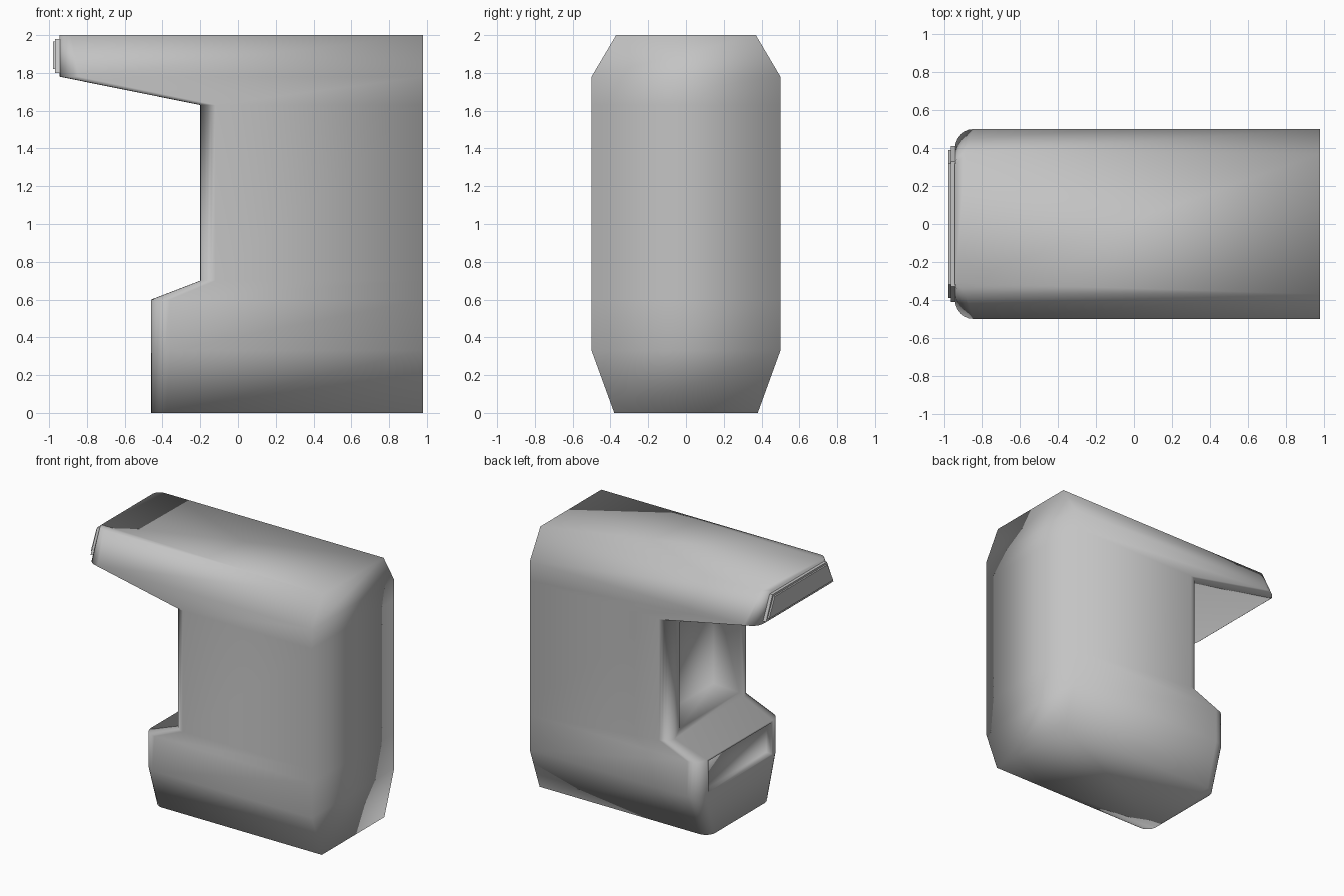
import bpy, bmesh
from math import sin, cos, pi

cube = bpy.data.objects.get("Cube")
if cube:
    bpy.data.objects.remove(cube, do_unlink=True)

grey = bpy.data.materials.new("plain_grey")
grey.use_nodes = True
grey.diffuse_color = (0.55, 0.55, 0.55, 1)
grey.node_tree.nodes["Principled BSDF"].inputs["Base Color"].default_value = (0.55, 0.55, 0.55, 1)

BACK = 0.98
STEPS = 6


def finish(name, bm):
    """Turn the bmesh into a smooth-shaded object."""
    for f in bm.faces:
        f.smooth = True
    mesh = bpy.data.meshes.new(name)
    bm.to_mesh(mesh)
    bm.free()
    mesh.materials.append(grey)
    obj = bpy.data.objects.new(name, mesh)
    bpy.context.collection.objects.link(obj)
    return obj


def section(front, half, r, z):
    """Horizontal outline: square at the back, rounded at the front corners."""
    arc = [(front + r - r * sin(a), half - r + r * cos(a))
           for a in (pi / 2 * i / STEPS for i in range(STEPS + 1))]
    half_loop = [(BACK, half)] + arc
    loop = half_loop + [(x, -y) for x, y in reversed(half_loop)]
    return [(x, y, z) for x, y in loop]


# Body: front x, half width, corner radius, height
levels = [
    (-0.46, 0.38, 0.08, 0.0),
    (-0.46, 0.50, 0.10, 0.33),
    (-0.46, 0.50, 0.10, 0.60),
    (-0.20, 0.50, 0.08, 0.70),
    (-0.20, 0.50, 0.08, 1.63),
    (-0.945, 0.50, 0.10, 1.78),
    (-0.945, 0.37, 0.06, 2.0),
]
bm = bmesh.new()
rings = [[bm.verts.new(p) for p in section(*lv)] for lv in levels]
n = len(rings[0])
front_faces = []
for lower, upper in zip(rings, rings[1:]):
    for i in range(n):
        j = (i + 1) % n
        f = bm.faces.new((lower[i], lower[j], upper[j], upper[i]))
        if i == STEPS + 1:
            front_faces.append(f)

# Top and bottom caps, each split along one diagonal
split = STEPS + 2
for ring in (rings[0], rings[-1]):
    bm.faces.new(ring[:split + 1])
    bm.faces.new([ring[0]] + ring[split:])
bmesh.ops.recalc_face_normals(bm, faces=bm.faces[:])


def recess(face, rim, taper, depth):
    """Leave a rim around the face, then sink its middle."""
    bmesh.ops.inset_individual(bm, faces=[face], thickness=rim)
    bmesh.ops.inset_individual(bm, faces=[face], thickness=taper, depth=-depth)


recess(front_faces[1], 0.02, 0.01, 0.04)   # slot in the base
recess(front_faces[3], 0.08, 0.04, 0.20)   # niche in the neck
finish("body", bm)


def plate(name, x_in, x_out, z_low, z_high, half_low, half_high):
    """Trapezoid plate on the head's tip."""
    bm = bmesh.new()
    ends = []
    for x in (x_in, x_out):
        ends.append([bm.verts.new(p) for p in (
            (x, -half_low, z_low), (x, half_low, z_low),
            (x, half_high, z_high), (x, -half_high, z_high))])
    a, b = ends
    bm.faces.new(a)
    bm.faces.new(b)
    for i in range(4):
        j = (i + 1) % 4
        bm.faces.new((a[i], a[j], b[j], b[i]))
    bmesh.ops.recalc_face_normals(bm, faces=bm.faces[:])
    obj = finish(name, bm)
    bpy.context.view_layer.objects.active = obj
    obj.select_set(True)
    bpy.ops.object.shade_smooth_by_angle()
    obj.select_set(False)


for o in bpy.context.selected_objects:
    o.select_set(False)
plate("tip_frame", -0.92, -0.968, 1.80, 1.98, 0.41, 0.33)
plate("tip_panel", -0.96, -0.98, 1.82, 1.965, 0.39, 0.32)
